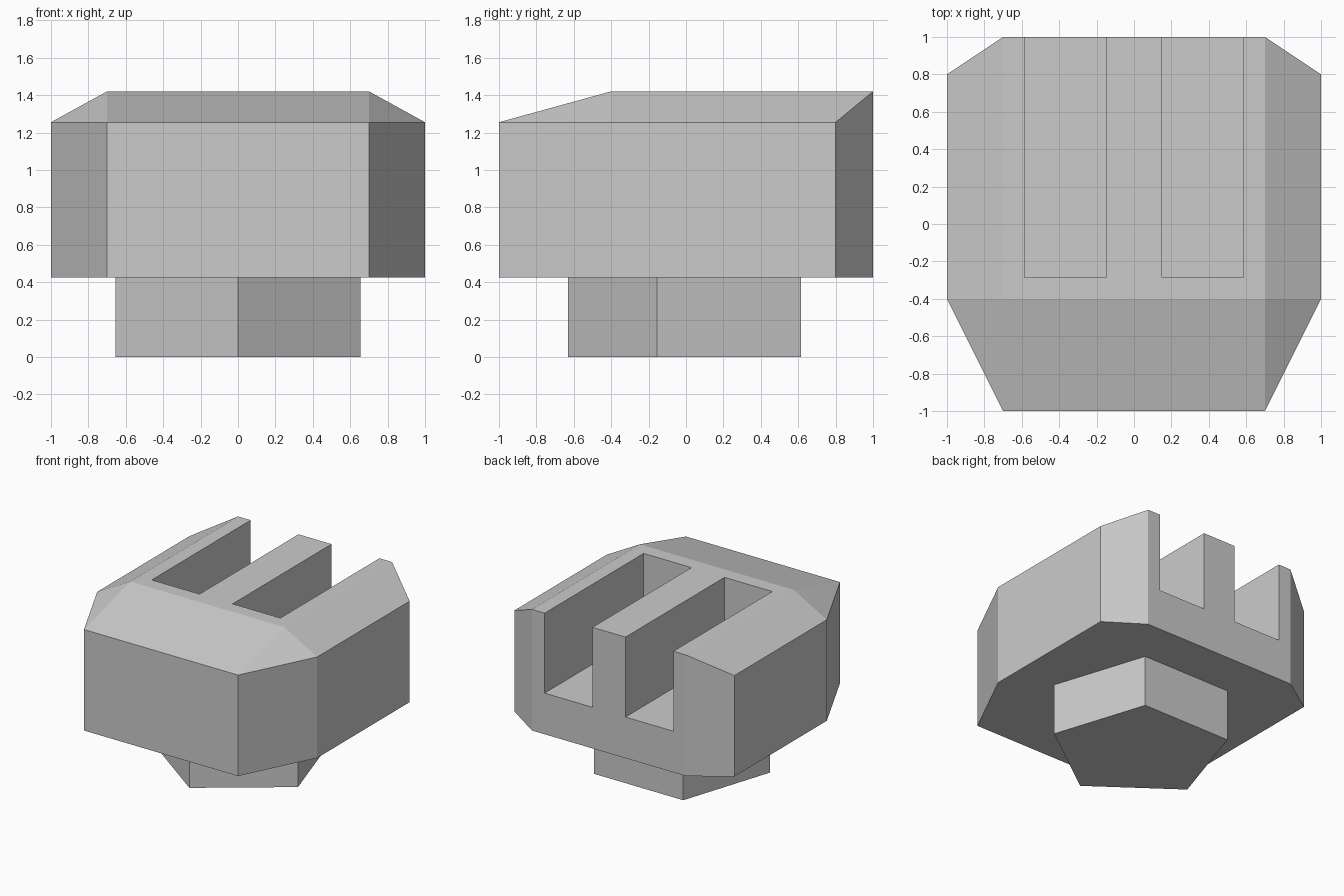
import bpy, bmesh, math

if "Cube" in bpy.data.objects:
    bpy.data.objects.remove(bpy.data.objects["Cube"])

Z_BASE, Z_EAVE, Z_TOP = 0.425, 1.255, 1.42


def new_object(name, bm):
    bmesh.ops.recalc_face_normals(bm, faces=bm.faces)
    mesh = bpy.data.meshes.new(name)
    bm.to_mesh(mesh)
    bm.free()
    obj = bpy.data.objects.new(name, mesh)
    bpy.context.collection.objects.link(obj)
    return obj


def prism(name, outline, z0, z1):
    bm = bmesh.new()
    face = bm.faces.new([bm.verts.new((x, y, z0)) for x, y in outline])
    ext = bmesh.ops.extrude_face_region(bm, geom=[face], use_keep_orig=True)
    for v in ext["geom"]:
        if isinstance(v, bmesh.types.BMVert):
            v.co.z = z1
    return new_object(name, bm)


# Faceted head: mirrored half outline, sloped at front and sides
half = [(0.7, -1, Z_EAVE), (1, -0.4, Z_EAVE), (1, 0.8, Z_EAVE), (0.7, 1, Z_TOP)]
bm = bmesh.new()
for s in (-1, 1):
    for x, y, z in half:
        bm.verts.new((s * x, y, Z_BASE))
        bm.verts.new((s * x, y, z))
    bm.verts.new((s * 0.7, -0.4, Z_TOP))
bmesh.ops.convex_hull(bm, input=bm.verts)
bmesh.ops.dissolve_limit(bm, angle_limit=math.radians(1), verts=bm.verts, edges=bm.edges)
head = new_object("head", bm)

# Two slots open at the top and back
for s in (-1, 1):
    rect = [(s * 0.15, -0.285), (s * 0.585, -0.285), (s * 0.585, 1.2), (s * 0.15, 1.2)]
    cutter = prism("slot_cutter", rect, 0.763, 1.7)
    cutter.hide_render = True
    mod = head.modifiers.new("slot", "BOOLEAN")
    mod.operation = "DIFFERENCE"
    mod.solver = "EXACT"
    mod.object = cutter
    bpy.context.view_layer.objects.active = head
    bpy.ops.object.modifier_apply(modifier=mod.name)
    bpy.data.objects.remove(cutter)

# Five-sided stem with one corner facing the front
R = 0.688
pentagon = [(R * math.sin(i * math.tau / 5), 0.057 - R * math.cos(i * math.tau / 5))
            for i in range(5)]
prism("stem", pentagon, 0, Z_BASE)
